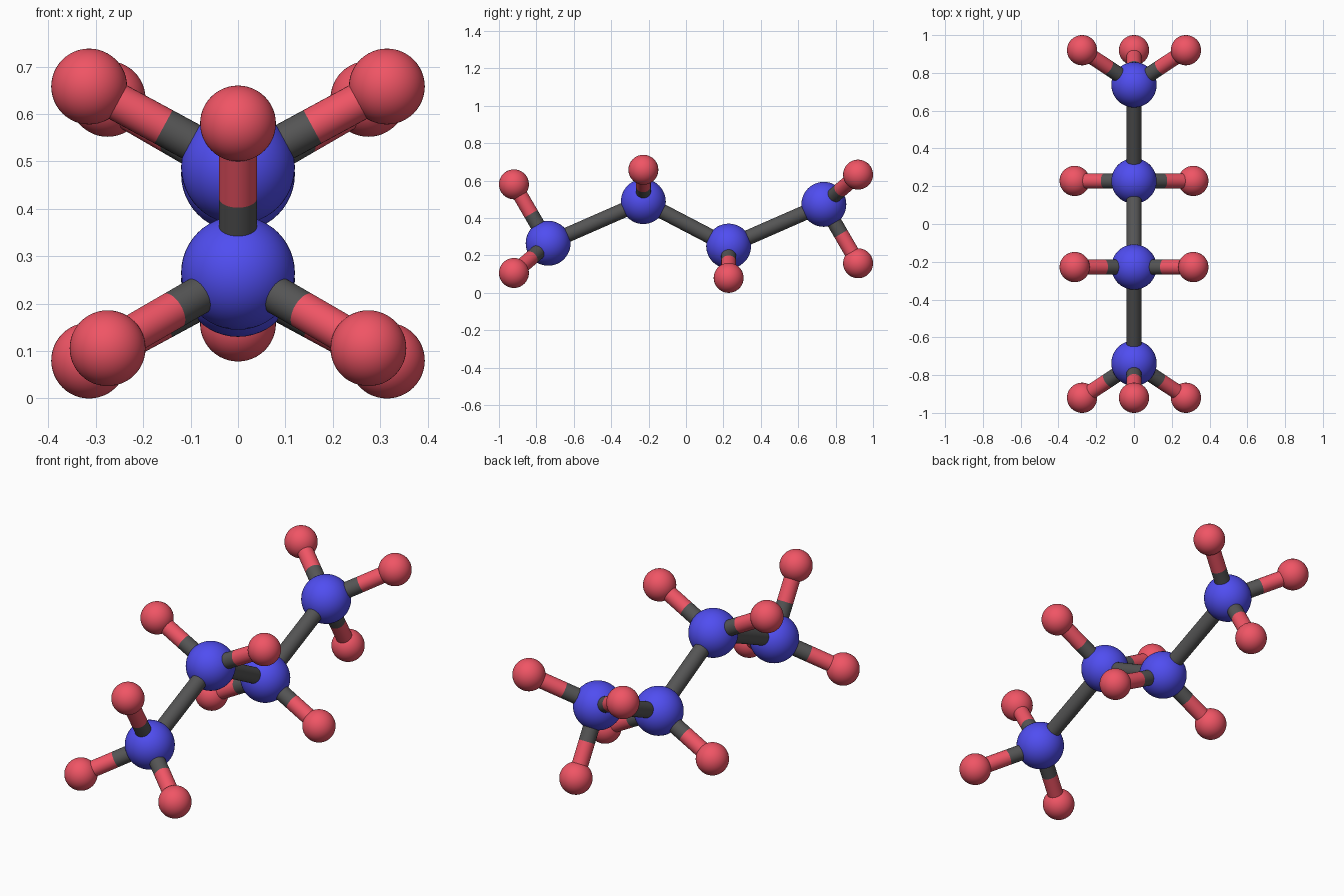
import bpy
from mathutils import Vector

if "Cube" in bpy.data.objects:
    bpy.data.objects.remove(bpy.data.objects["Cube"])


def material(name, rgb):
    m = bpy.data.materials.new(name)
    m.diffuse_color = (*rgb, 1)
    m.use_nodes = True
    m.node_tree.nodes["Principled BSDF"].inputs["Base Color"].default_value = m.diffuse_color
    return m


BLUE = material("blue", (0.08, 0.075, 0.88))
RED = material("red", (0.87, 0.09, 0.13))
GREY = material("dark_grey", (0.09, 0.09, 0.09))


def finish(name, mat):
    ob = bpy.context.object
    ob.name = name
    ob.data.materials.append(mat)
    bpy.ops.object.shade_smooth_by_angle()


def ball(name, centre, radius, mat):
    bpy.ops.mesh.primitive_uv_sphere_add(segments=48, ring_count=24, radius=radius, location=centre)
    finish(name, mat)


def rod(name, a, b, mat, radius=0.04):
    d = b - a
    bpy.ops.mesh.primitive_cylinder_add(vertices=32, radius=radius, depth=d.length,
                                        location=(a + b) / 2,
                                        rotation=d.to_track_quat('Z', 'Y').to_euler())
    finish(name, mat)


# One half of the chain; the other half is its point reflection about the centre
CENTRE = Vector((0, 0, 0.369))
end = Vector((0, -0.737, 0.265))
inner = Vector((0, -0.228, 0.488))
half = [
    (end, [(0, -0.92, 0.58), (-0.275, -0.92, 0.106), (0.275, -0.92, 0.106)]),
    (inner, [(-0.314, -0.228, 0.658), (0.314, -0.228, 0.658)]),
]


def reflect(p):
    return 2 * CENTRE - p


for side, place in (("front", lambda p: p), ("back", reflect)):
    for label, (core, tips) in zip(("end", "inner"), half):
        c = place(core)
        # Large chain atom
        ball(f"{side}_{label}_large_atom", c, 0.12, BLUE)
        for i, tip in enumerate(tips, 1):
            # Small atom with its two-tone bond
            t = place(Vector(tip))
            mid = (c + t) / 2
            ball(f"{side}_{label}_small_atom_{i}", t, 0.08, RED)
            rod(f"{side}_{label}_bond_inner_half_{i}", c, mid, GREY)
            rod(f"{side}_{label}_bond_outer_half_{i}", mid, t, RED)
    # Outer chain bond
    rod(f"{side}_chain_bond", place(end), place(inner), GREY)

# Middle chain bond
rod("middle_chain_bond", inner, reflect(inner), GREY)
